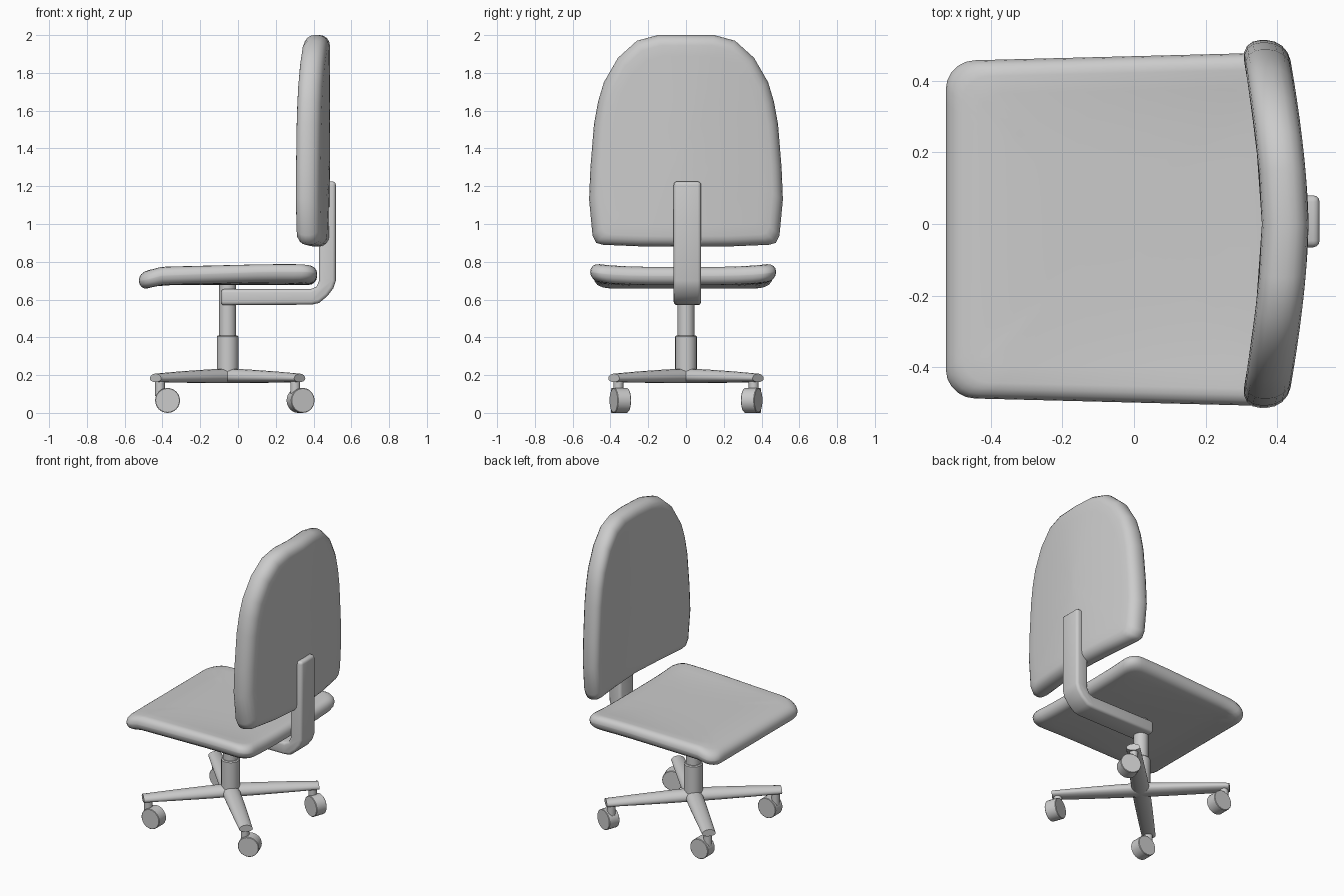
import bpy, bmesh
from math import sin, cos, pi, radians
from mathutils import Vector

if "Cube" in bpy.data.objects:
    bpy.data.objects.remove(bpy.data.objects["Cube"])

CX = -0.055  # x of the gas column


def finish(bm, name, angle=40):
    bmesh.ops.recalc_face_normals(bm, faces=bm.faces)
    me = bpy.data.meshes.new(name)
    bm.to_mesh(me)
    bm.free()
    me.polygons.foreach_set("use_smooth", [True] * len(me.polygons))
    me.set_sharp_from_angle(angle=radians(angle))
    ob = bpy.data.objects.new(name, me)
    bpy.context.collection.objects.link(ob)
    return ob


def loft(rings, name, angle=40):
    """Skin a list of equal-length point rings and cap both ends."""
    bm = bmesh.new()
    vs = [[bm.verts.new(p) for p in r] for r in rings]
    n = len(vs[0])
    for a, b in zip(vs, vs[1:]):
        for i in range(n):
            j = (i + 1) % n
            bm.faces.new((a[i], a[j], b[j], b[i]))
    bm.faces.new(vs[0])
    bm.faces.new(vs[-1])
    return finish(bm, name, angle)


def cushion(outline, half, thick, radius, place, name):
    """Round-edged pad: concentric rings over both faces, rounded rim between."""
    r = radius
    layers = []
    for k in range(5):
        t = k * pi / 8
        layers.append((r * (1 - sin(t)), -thick / 2 + r * (1 - cos(t))))
    inner = [(f * half[0], -thick / 2) for f in (0.98, 0.8, 0.6, 0.4, 0.2)]
    lower = inner + layers
    upper = [(d, -t) for d, t in reversed(lower)]
    rings = []
    for d, t in lower + upper:
        s0 = 1 - d / half[0]
        s1 = 1 - d / half[1] if d <= r else s0
        rings.append([place(a * s0, b * s1, t) for a, b in outline])
    return loft(rings, name, 60)


def cylinder(p0, p1, r, name, bevel=0.0, seg=24):
    p0, p1 = Vector(p0), Vector(p1)
    axis = (p1 - p0).normalized()
    u = axis.orthogonal().normalized()
    v = axis.cross(u)
    stations = [(p0, r), (p1, r)]
    if bevel:
        stations = [(p0, r - bevel), (p0 + axis * bevel, r),
                    (p1 - axis * bevel, r), (p1, r - bevel)]
    rings = [[c + (u * cos(2 * pi * i / seg) + v * sin(2 * pi * i / seg)) * q
              for i in range(seg)] for c, q in stations]
    return loft(rings, name)


# Backrest: arched outline (y, z about 1.44), curved in plan
side = [(0.25, -0.558), (0.44, -0.55), (0.475, -0.54), (0.495, -0.50),
        (0.513, -0.31), (0.506, -0.14), (0.487, 0.09), (0.465, 0.21),
        (0.435, 0.31), (0.36, 0.44), (0.26, 0.53), (0.15, 0.56)]
outline = [(0, -0.56)] + side + [(0, 0.56)] + [(-y, z) for y, z in reversed(side)]


def back_place(y, z, t):
    return (0.422 - 0.058 * (abs(y) / 0.5) ** 1.6 + t, y, 1.44 + z)


cushion(outline, (0.513, 0.56), 0.13, 0.055, back_place, "backrest")

# Seat: rounded rectangle, drooping front lip, raised rear corners
outline = []
for sx, sy, a0 in ((1, 1, 0), (-1, 1, 90), (-1, -1, 180), (1, -1, 270)):
    for k in range(6):
        a = radians(a0 + 18 * k)
        outline.append((sx * 0.392 + 0.08 * cos(a), sy * 0.402 + 0.08 * sin(a)))
full = []
for p, q in zip(outline, outline[1:] + outline[:1]):
    full.append(p)
    if (Vector(p) - Vector(q)).length > 0.3:
        full += [tuple(Vector(p).lerp(Vector(q), f)) for f in
                 (0.05, 0.15, 0.3, 0.5, 0.7, 0.85, 0.95)]


def seat_place(x, y, t):
    lip = min(max((-x - 0.35) / 0.1, 0), 1)
    rear = min(max((x + 0.4) / 0.6, 0), 1)
    z = 0.725 - 0.024 * lip + 0.018 * rear * (abs(y) / 0.46) ** 4
    return (x - 0.053, y * (1 + 0.025 * x / 0.47) - 0.015, z + t)


cushion(full, (0.472, 0.482), 0.095, 0.046, seat_place, "seat")

# Bent bar carrying the backrest
profile = [(-0.09, 0.57), (0.39, 0.573), (0.43, 0.582), (0.475, 0.62),
           (0.505, 0.66), (0.518, 0.70), (0.518, 1.225), (0.43, 1.225),
           (0.43, 0.70), (0.415, 0.668), (0.385, 0.655), (-0.09, 0.655)]
bm = bmesh.new()
f = bm.faces.new([bm.verts.new((x, -0.065, z)) for x, z in profile])
ext = bmesh.ops.extrude_face_region(bm, geom=[f])["geom"]
bmesh.ops.translate(bm, vec=(0, 0.145, 0),
                    verts=[g for g in ext if isinstance(g, bmesh.types.BMVert)])
bmesh.ops.recalc_face_normals(bm, faces=bm.faces)
sharp = [e for e in bm.edges if e.calc_face_angle(0) > radians(60)]
bmesh.ops.bevel(bm, geom=sharp, offset=0.018, segments=3, profile=0.5,
                affect='EDGES', clamp_overlap=True)
finish(bm, "back_support_bar", 50)

# Column
cylinder((CX, 0, 0.17), (CX, 0, 0.41), 0.057, "column_sleeve", 0.006)
cylinder((CX, 0, 0.40), (CX, 0, 0.685), 0.045, "column_piston")

# Four tapered legs with casters (swivel angle in degrees for each)
for sx, sy, swivel in ((-1, -1, 0), (-1, 1, 0), (1, -1, -20), (1, 1, 20)):
    tag = ("front" if sx < 0 else "rear") + ("_right" if sy < 0 else "_left")
    d = Vector((sx, sy, 0)).normalized()
    w = Vector((-d.y, d.x, 0))
    rings = []
    for dist, hw, z0, z1 in ((0, 0.055, 0.158, 0.235), (0.15, 0.053, 0.158, 0.23),
                             (0.35, 0.048, 0.16, 0.22), (0.54, 0.042, 0.163, 0.208)):
        zc = z0 + (z1 - z0) * 0.4
        ring = []
        for k in range(16):
            a = 2 * pi * k / 16
            h = (z1 - zc) if sin(a) > 0 else (zc - z0)
            ring.append(Vector((CX, 0, zc)) + d * dist + w * hw * cos(a)
                        + Vector((0, 0, h * sin(a))))
        rings.append(ring)
    loft(rings, "leg_" + tag)

    sxp, syp = CX + sx * 0.358, sy * 0.358
    cylinder((sxp, syp, 0.09), (sxp, syp, 0.185), 0.026, "caster_stem_" + tag, seg=16)
    a = radians(swivel)
    axis = Vector((sin(a), cos(a), 0))
    trail = Vector((cos(a), -sin(a), 0)) * (0.04 if sx < 0 else 0.03)
    c = Vector((sxp, syp, 0.066)) + trail
    cylinder(c - axis * 0.038, c + axis * 0.038, 0.066, "caster_wheel_" + tag, 0.003)
